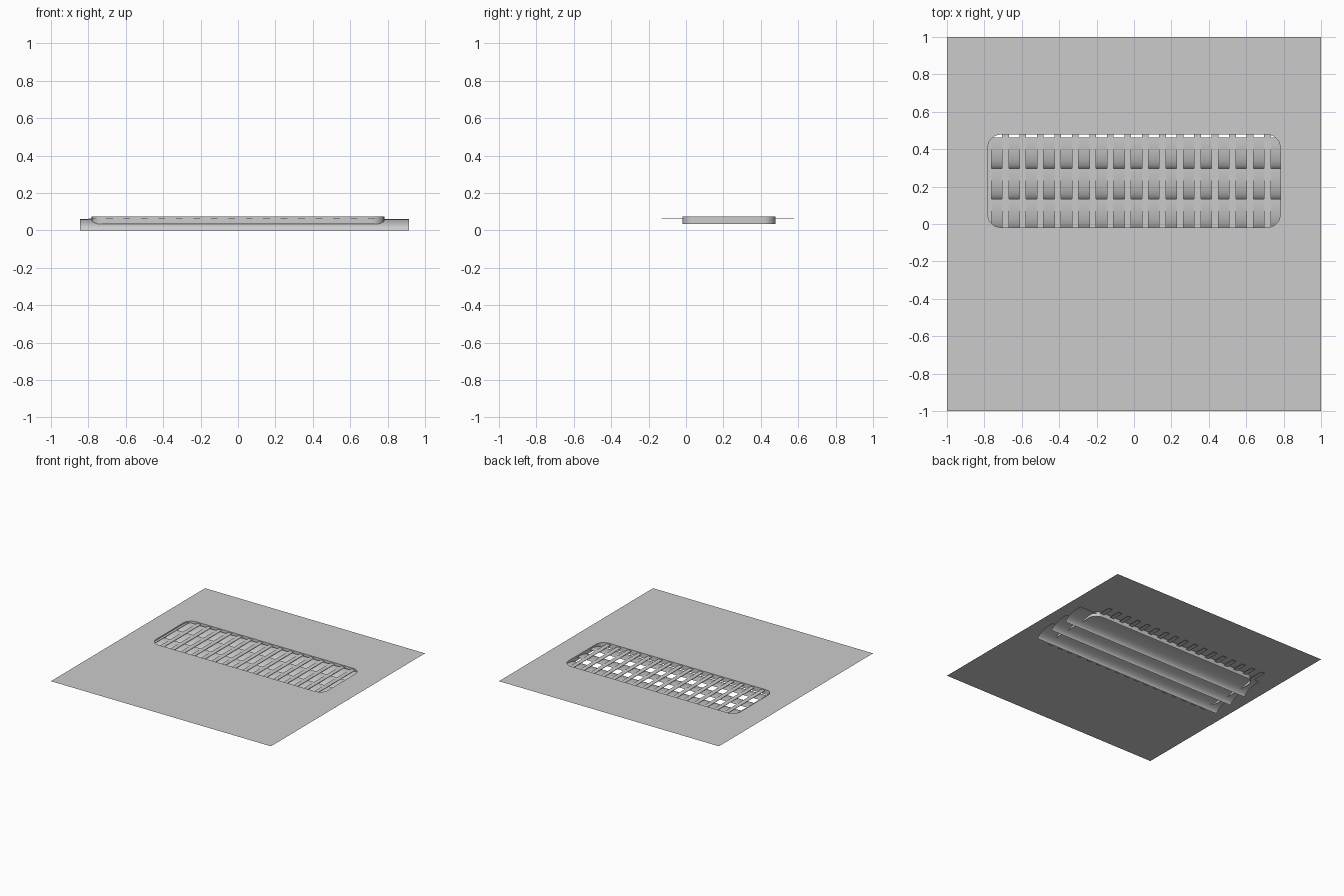
import bpy, bmesh
from math import sin, cos, pi

if "Cube" in bpy.data.objects:
    bpy.data.objects.remove(bpy.data.objects["Cube"])

PLATE_Z, RIM_Z = 0.073, 0.034
X0, X1, Y0, Y1, R = -0.782, 0.782, -0.018, 0.478, 0.07
SEG = 8


def finish(name, bm, smooth=True):
    bmesh.ops.recalc_face_normals(bm, faces=bm.faces)
    me = bpy.data.meshes.new(name)
    bm.to_mesh(me)
    bm.free()
    ob = bpy.data.objects.new(name, me)
    bpy.context.collection.objects.link(ob)
    if smooth:
        bpy.ops.object.select_all(action='DESELECT')
        ob.select_set(True)
        bpy.context.view_layer.objects.active = ob
        bpy.ops.object.shade_smooth_by_angle(angle=pi / 6)
    return ob


# Wall plate with a rounded opening and a downturned rim
bm = bmesh.new()
outer = [bm.verts.new((x, y, PLATE_Z)) for x, y in ((1, 1), (-1, 1), (-1, -1), (1, -1))]
centres = [(X1 - R, Y1 - R), (X0 + R, Y1 - R), (X0 + R, Y0 + R), (X1 - R, Y0 + R)]
arcs = []
for k, (cx, cy) in enumerate(centres):
    angles = [(k + i / SEG) * pi / 2 for i in range(SEG + 1)]
    arcs.append([bm.verts.new((cx + R * cos(a), cy + R * sin(a), PLATE_Z)) for a in angles])
for k in range(4):
    n = (k + 1) % 4
    for a, b in zip(arcs[k], arcs[k][1:]):
        bm.faces.new((outer[k], b, a))
    bm.faces.new((outer[k], outer[n], arcs[n][0], arcs[k][-1]))
top = [v for arc in arcs for v in arc]
low = [bm.verts.new((v.co.x, v.co.y, RIM_Z)) for v in top]
for i in range(len(top)):
    j = (i + 1) % len(top)
    bm.faces.new((top[i], top[j], low[j], low[i]))
finish("vent_plate", bm)

# Three curved louvres: steep at the front edge, level at the back edge
for n in range(3):
    bm = bmesh.new()
    back = 0.134 + n * 0.164
    rows = []
    for i in range(13):
        t = i / 12 * pi / 2
        y, z = back - 0.17 * cos(t), 0.06 * sin(t)
        rows.append([bm.verts.new((x, y, z)) for x in (-0.845, 0.915)])
    for a, b in zip(rows, rows[1:]):
        bm.faces.new((a[0], a[1], b[1], b[0]))
    finish(f"louvre_{n + 1}", bm)

# Flat cross bars just above the louvres
bm = bmesh.new()
for i in range(17):
    cube = bmesh.ops.create_cube(bm, size=1)["verts"]
    bmesh.ops.scale(bm, vec=(0.036, 0.71, 0.003), verts=cube)
    bmesh.ops.translate(bm, vec=(-0.781 + i * 0.0934, 0.223, 0.062), verts=cube)
finish("cross_bars", bm, smooth=False)
